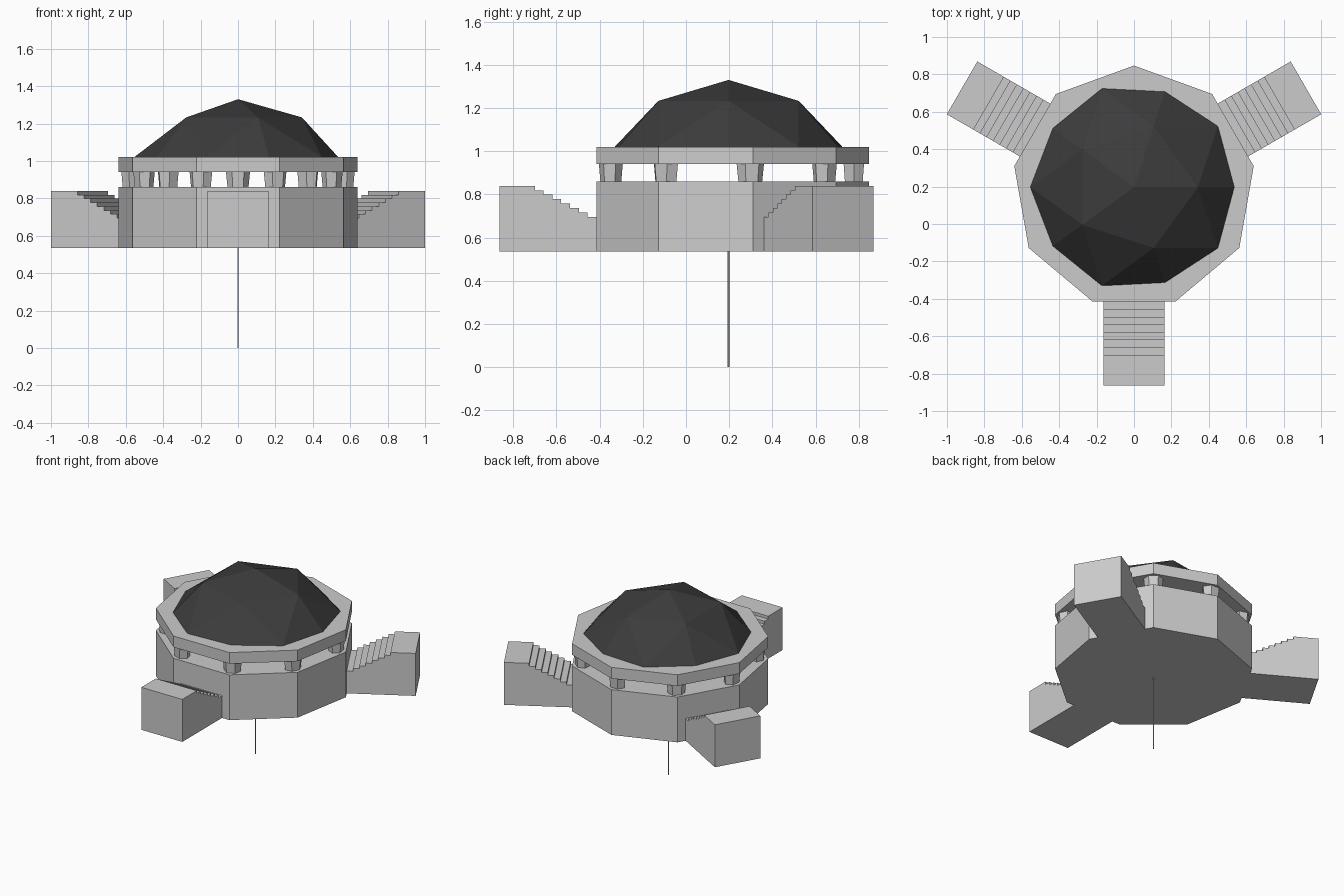
import bpy, bmesh
from math import sin, cos, radians
from mathutils import Matrix

if "Cube" in bpy.data.objects:
    bpy.data.objects.remove(bpy.data.objects["Cube"])

CY = 0.197                    # building centre on y
R = 0.65                      # nonagon and dome radius
APO = R * cos(radians(20))    # nonagon wall distance


def finish(name, bm, mat=None):
    bmesh.ops.recalc_face_normals(bm, faces=bm.faces)
    me = bpy.data.meshes.new(name)
    bm.to_mesh(me)
    bm.free()
    ob = bpy.data.objects.new(name, me)
    bpy.context.collection.objects.link(ob)
    if mat:
        me.materials.append(mat)
    return ob


def loft(name, low, high):
    bm = bmesh.new()
    a = [bm.verts.new(p) for p in low]
    b = [bm.verts.new(p) for p in high]
    n = len(a)
    bm.faces.new(a)
    bm.faces.new(b)
    for i in range(n):
        j = (i + 1) % n
        bm.faces.new((a[i], a[j], b[j], b[i]))
    return finish(name, bm)


def ring(n, r, z, start=90, cy=0.0, sx=1.0):
    angles = [radians(start + 360 * i / n) for i in range(n)]
    return [(r * sx * cos(t), r * sin(t) + cy, z) for t in angles]


# Nine-sided body and roof slab, thin support pole
loft("body", ring(9, R, 0.535, cy=CY), ring(9, R, 0.86, cy=CY))
loft("roof_slab", ring(9, R, 0.94, cy=CY), ring(9, R, 1.02, cy=CY))
loft("support_pole", ring(6, 0.004, 0, cy=CY), ring(6, 0.004, 0.54, cy=CY))

# Tapered six-sided columns near each corner
for k in range(9):
    a = 90 + 40 * k
    place = Matrix.Translation((0, CY, 0)) @ Matrix.Rotation(radians(a), 4, 'Z') @ Matrix.Translation((0.58, 0, 0))
    col = loft(f"column_{k + 1}", ring(6, 0.056, 0.86, sx=0.85), ring(6, 0.064, 0.94, sx=0.85))
    col.data.transform(place)

# Stair blocks: side profile (distance from centre, height) extruded sideways
profile = [(APO, 0.535), (APO, 0.695)]
for i in range(7):
    d = APO + 0.042 + i * 0.0407
    profile += [(d, 0.695 + i * 0.0207), (d, 0.695 + (i + 1) * 0.0207)]
profile += [(1.0615, 0.84), (1.0615, 0.535)]
for k, a in enumerate((270, 30, 150)):
    stair = loft(f"stair_{k + 1}", [(d, -0.163, z) for d, z in profile],
                 [(d, 0.163, z) for d, z in profile])
    stair.data.transform(Matrix.Translation((0, CY, 0)) @ Matrix.Rotation(radians(a), 4, 'Z'))

# Faceted dark dome: cap of an icosphere
dark = bpy.data.materials.new("dark_roof")
dark.diffuse_color = (0.045, 0.045, 0.045, 1)
dark.use_nodes = True
dark.node_tree.nodes["Principled BSDF"].inputs["Base Color"].default_value = dark.diffuse_color
bm = bmesh.new()
bmesh.ops.create_icosphere(bm, subdivisions=2, radius=R)
bmesh.ops.translate(bm, verts=bm.verts, vec=(0, CY, 0.68))
bmesh.ops.bisect_plane(bm, geom=bm.verts[:] + bm.edges[:] + bm.faces[:],
                       plane_co=(0, 0, 1.015), plane_no=(0, 0, 1), clear_inner=True)
finish("dome", bm, dark)
